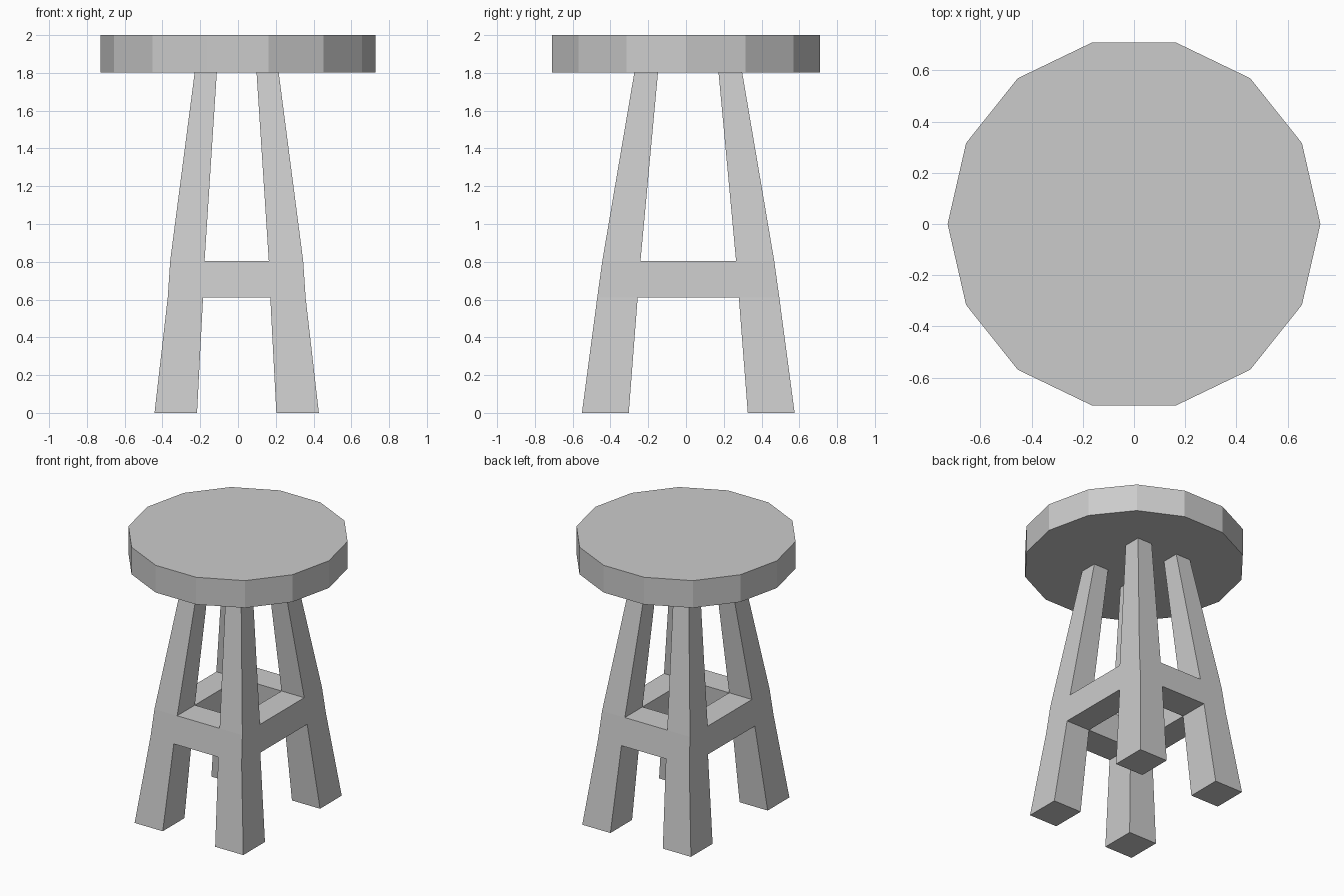
import bpy, bmesh

if "Cube" in bpy.data.objects:
    bpy.data.objects.remove(bpy.data.objects["Cube"])

CX, CY = -0.007, 0.012          # the leg frame sits slightly off the seat centre
# height: (x inner, x outer, y inner, y outer) half-distances of the splayed legs
LEVELS = {
    0.0: (0.21, 0.435, 0.315, 0.563),
    0.61: (0.178, 0.365, 0.268, 0.482),
    0.805: (0.170, 0.352, 0.253, 0.455),
    1.805: (0.105, 0.222, 0.160, 0.285),
}


def loft(name, sections):
    """Closed solid through stacked rectangles (x0, x1, y0, y1, z)."""
    bm = bmesh.new()
    rings = []
    for x0, x1, y0, y1, z in sections:
        corners = ((x0, y0), (x1, y0), (x1, y1), (x0, y1))
        rings.append([bm.verts.new((CX + x, CY + y, z)) for x, y in corners])
    for a, b in zip(rings, rings[1:]):
        for i in range(4):
            j = (i + 1) % 4
            bm.faces.new((a[i], a[j], b[j], b[i]))
    bm.faces.new(rings[0])
    bm.faces.new(rings[-1])
    bmesh.ops.recalc_face_normals(bm, faces=bm.faces)
    mesh = bpy.data.meshes.new(name)
    bm.to_mesh(mesh)
    bm.free()
    bpy.context.collection.objects.link(bpy.data.objects.new(name, mesh))


def span(side, inner, outer):
    return sorted((side * inner, side * outer))


# Seat: flat 14-sided disc with a corner on the x axis
bpy.ops.mesh.primitive_cylinder_add(vertices=14, radius=0.728, depth=0.197,
                                    location=(0, 0, 1.9015))
seat = bpy.context.object
seat.name = "seat"
for v in seat.data.vertices:      # turn the corner from +y to +x
    v.co.x, v.co.y = v.co.y, -v.co.x

# Four tapered, splayed legs
for sx, xname in ((-1, "left"), (1, "right")):
    for sy, yname in ((-1, "front"), (1, "back")):
        loft(f"{yname}_{xname}_leg",
             [(*span(sx, xi, xo), *span(sy, yi, yo), z)
              for z, (xi, xo, yi, yo) in LEVELS.items()])

# Rungs as deep as the legs, flush with their inner and outer faces
rung_levels = [(z, *LEVELS[z]) for z in (0.61, 0.805)]
for s, xname, yname in ((-1, "left", "front"), (1, "right", "back")):
    loft(f"{yname}_rung", [(-xi, xi, *span(s, yi, yo), z)
                           for z, xi, xo, yi, yo in rung_levels])
    loft(f"{xname}_rung", [(*span(s, xi, xo), -yi, yi, z)
                           for z, xi, xo, yi, yo in rung_levels])
